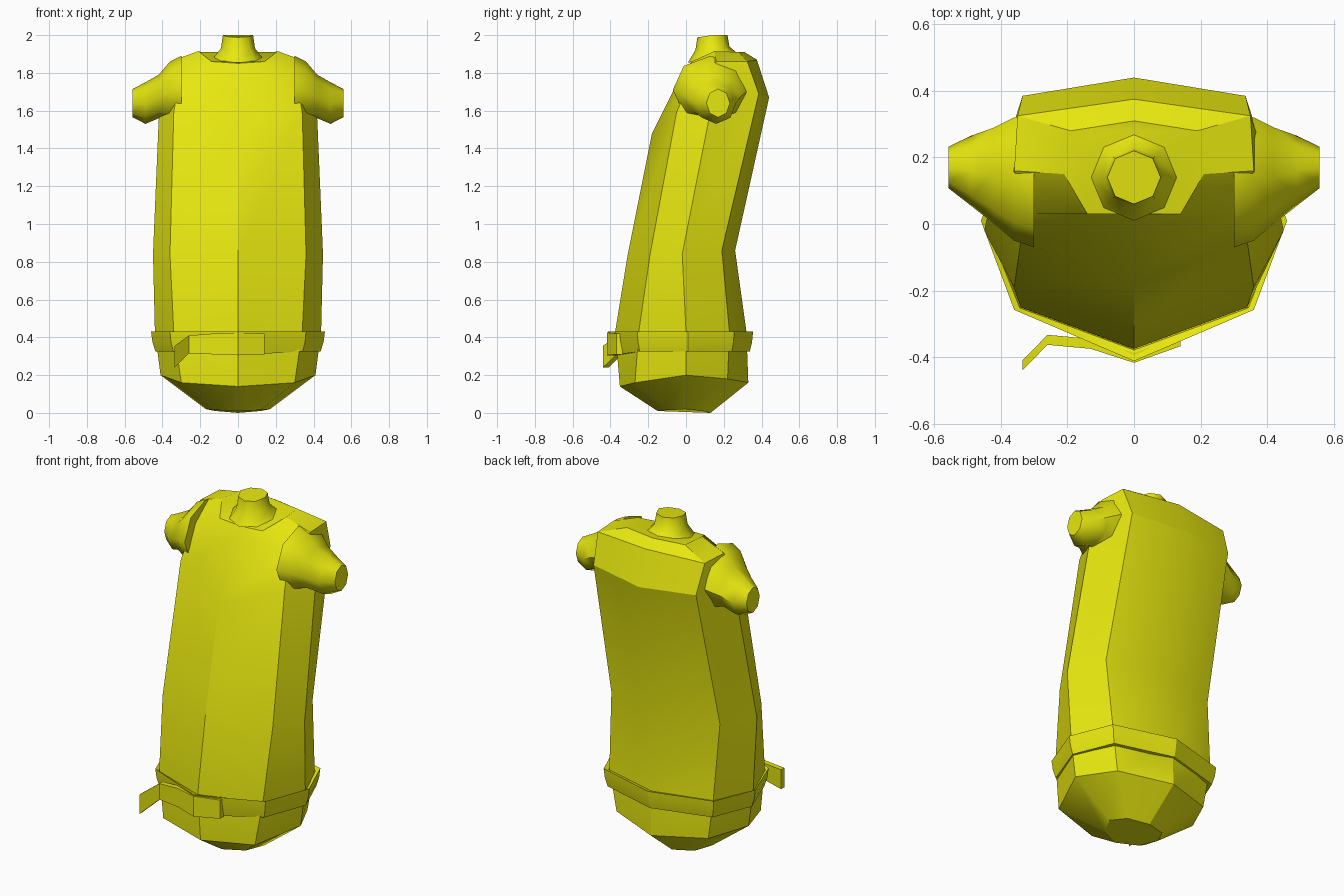
import bpy, bmesh, math

if "Cube" in bpy.data.objects:
    bpy.data.objects.remove(bpy.data.objects["Cube"])

yellow = bpy.data.materials.new("yellow")
yellow.diffuse_color = (0.8, 0.8, 0.005, 1)
yellow.use_nodes = True
yellow.node_tree.nodes["Principled BSDF"].inputs["Base Color"].default_value = yellow.diffuse_color


def loft(name, rings, cap=True, closed=False, angle=30):
    """Bridge a list of equal-length point rings into one mesh."""
    bm = bmesh.new()
    vs = [[bm.verts.new(p) for p in r] for r in rings]
    n = len(rings[0])
    pairs = list(zip(vs, vs[1:])) + ([(vs[-1], vs[0])] if closed else [])
    for a, b in pairs:
        for i in range(n):
            j = (i + 1) % n
            bm.faces.new((a[i], a[j], b[j], b[i]))
    if cap and not closed:
        bm.faces.new(vs[0][::-1])
        bm.faces.new(vs[-1])
    bmesh.ops.recalc_face_normals(bm, faces=bm.faces)
    me = bpy.data.meshes.new(name)
    bm.to_mesh(me)
    bm.free()
    me.materials.append(yellow)
    ob = bpy.data.objects.new(name, me)
    bpy.context.collection.objects.link(ob)
    bpy.ops.object.select_all(action='DESELECT')
    ob.select_set(True)
    bpy.context.view_layer.objects.active = ob
    bpy.ops.object.shade_smooth_by_angle(angle=math.radians(angle))
    return ob


def sym(half):
    """Front-to-back half ring mirrored into a full ring."""
    return half + [(-x, y, z) for x, y, z in half[-2:0:-1]]


# Torso: eight-sided rings given as front, front side, side, back side, back
torso = [
    [(0, -.15, .01), (.12, -.10, .015), (.17, 0, .02), (.12, .09, .01), (0, .13, 0)],
    [(0, -.35, .14), (.30, -.27, .16), (.41, 0, .20), (.30, .22, .18), (0, .33, .16)],
    [(0, -.375, .43), (.34, -.25, .43), (.44, 0, .43), (.34, .23, .43), (0, .32, .43)],
    [(0, -.31, .83), (.36, -.19, .84), (.45, -.02, .84), (.355, .19, .86), (0, .26, .86)],
    [(0, -.18, 1.48), (.34, -.05, 1.59), (.42, .12, 1.55), (.335, .385, 1.69), (0, .44, 1.67)],
    [(0, -.01, 1.82), (.31, .03, 1.78), (.36, .16, 1.86), (.35, .325, 1.86), (0, .375, 1.87)],
    [(0, .03, 1.85), (.14, .03, 1.86), (.21, .15, 1.915), (.19, .28, 1.91), (0, .31, 1.91)],
]
loft("torso", [sym(r) for r in torso])

# Neck stub: short tapered peg with a tilted top
neck = []
for yc, r, z, tilt in [(.14, .13, 1.88, .2), (.14, .09, 1.93, .1), (.14, .08, 1.985, .15)]:
    ring = []
    for i in range(8):
        a = math.tau * i / 8
        dy = r * math.sin(a)
        ring.append((r * math.cos(a), yc + dy, min(2, z + tilt * dy + (.015 if z > 1.95 else 0))))
    neck.append(ring)
loft("neck_stub", neck, angle=50)

# Arm stubs: tapering rings along x
for side, label in ((1, "right"), (-1, "left")):
    arm = []
    for x, yc, ry, zc, rz in [(.30, .13, .20, 1.71, .18), (.36, .135, .185, 1.70, .16),
                              (.42, .145, .145, 1.675, .115), (.49, .16, .105, 1.64, .11),
                              (.558, .17, .062, 1.64, .075)]:
        arm.append([(side * x, yc + ry * math.cos(math.tau * i / 8),
                     zc + rz * math.sin(math.tau * i / 8)) for i in range(8)])
    loft("arm_stub_" + label, arm, angle=50)

# Belt: flared band around the waist
outline = [(0, -.375), (.34, -.25), (.44, 0), (.34, .23), (0, .32)]
outer = [(0, -.412), (.36, -.258), (.46, .01), (.36, .255), (0, .355)]


def belt_ring(pts, z, k=1.0, dip=0.0):
    return sym([(x * k, y * k, z - (dip if y < -.3 else 0)) for x, y in pts])


loft("belt", [belt_ring(outline, .325, .96, .02), belt_ring(outer, .325, .95, .02),
              belt_ring(outer, .375, .985), belt_ring(outer, .43),
              belt_ring(outline, .42, 1.01), belt_ring(outline, .36, .95)], closed=True)

# Belt tail: strap across the front with a loose bent end
tail = [(.14, -.352, .42, .31), (0, -.402, .425, .305), (-.13, -.36, .42, .31),
        (-.26, -.348, .41, .315), (-.335, -.425, .355, .24)]
loft("belt_tail", [[(x, y - .015, t), (x, y + .015, t), (x, y + .015, b), (x, y - .015, b)]
                   for x, y, t, b in tail], angle=35)
